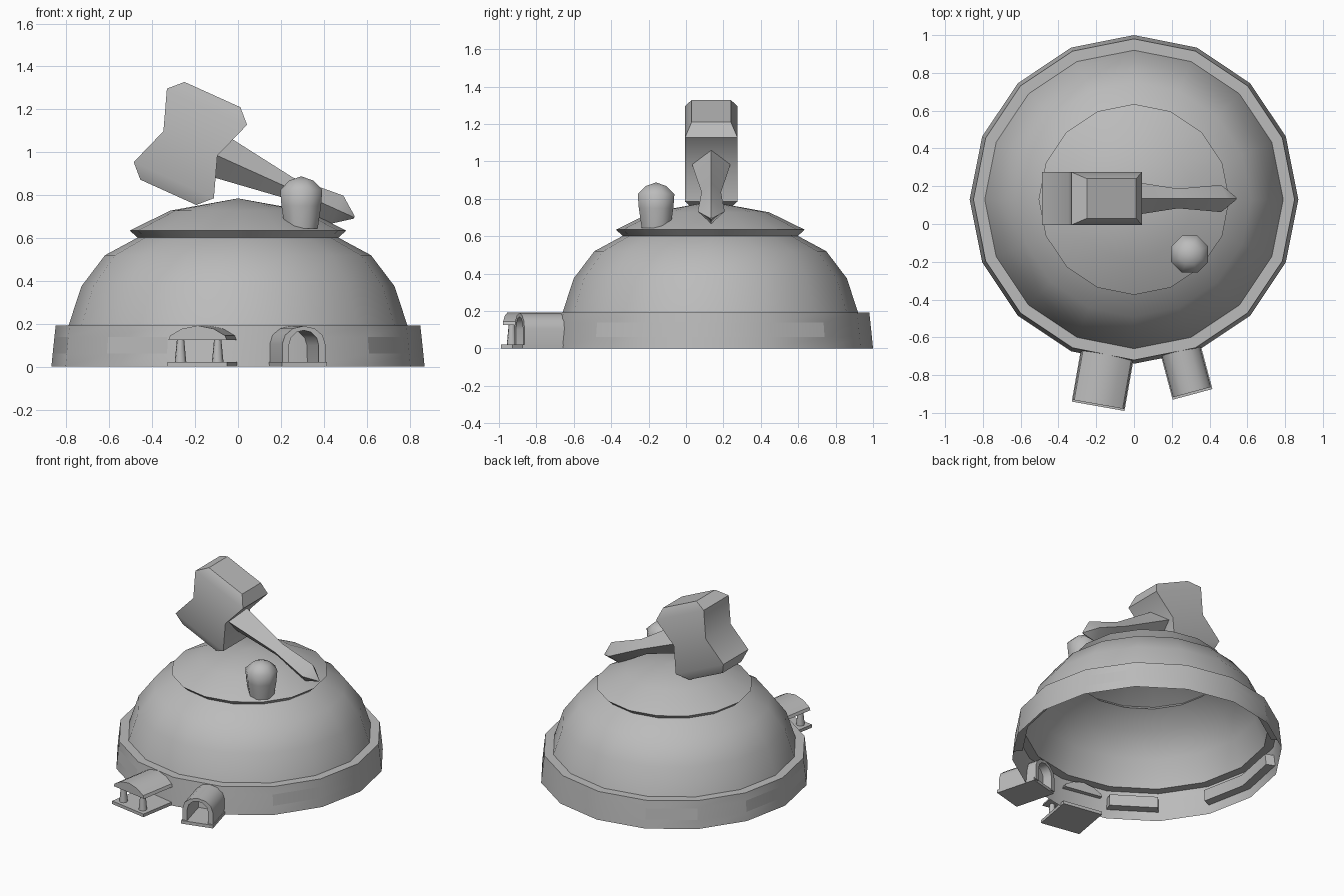
import bpy, bmesh
from math import radians, cos, sin, atan2, degrees, pi
from mathutils import Vector, Matrix

if "Cube" in bpy.data.objects:
    bpy.data.objects.remove(bpy.data.objects["Cube"])

grey = bpy.data.materials.new("plain_grey")
grey.use_nodes = True
COLOUR = (0.5, 0.5, 0.5, 1)
grey.diffuse_color = COLOUR
grey.node_tree.nodes["Principled BSDF"].inputs["Base Color"].default_value = COLOUR


def finish(name, bm, loc=(0, 0, 0), rot=(0, 0, 0), angle=35):
    """Turn a bmesh into a named, shaded object."""
    bmesh.ops.recalc_face_normals(bm, faces=bm.faces)
    mesh = bpy.data.meshes.new(name)
    bm.to_mesh(mesh)
    bm.free()
    mesh.materials.append(grey)
    obj = bpy.data.objects.new(name, mesh)
    obj.location, obj.rotation_euler = loc, rot
    bpy.context.collection.objects.link(obj)
    bpy.ops.object.select_all(action='DESELECT')
    obj.select_set(True)
    bpy.context.view_layer.objects.active = obj
    bpy.ops.object.shade_smooth_by_angle(angle=radians(angle))
    return obj


def lathe(profile, sides, turn=0.0):
    """Spin (radius, z) points about z; the sheet stays open where the profile does."""
    bm = bmesh.new()
    rings = [[bm.verts.new((r * cos(turn + 2 * pi * i / sides),
                            r * sin(turn + 2 * pi * i / sides), z))
              for i in range(sides)] for r, z in profile]
    for a, b in zip(rings, rings[1:]):
        for i in range(sides):
            j = (i + 1) % sides
            bm.faces.new((a[i], a[j], b[j], b[i]))
    bmesh.ops.remove_doubles(bm, verts=bm.verts, dist=1e-5)
    return bm


def loft(sections):
    """Skin a list of equal-length point loops and cap both ends."""
    bm = bmesh.new()
    loops = [[bm.verts.new(p) for p in s] for s in sections]
    n = len(loops[0])
    for a, b in zip(loops, loops[1:]):
        for i in range(n):
            bm.faces.new((a[i], a[(i + 1) % n], b[(i + 1) % n], b[i]))
    bm.faces.new(loops[0])
    bm.faces.new(loops[-1])
    return bm


def prism(profile, y0, y1):
    """Extrude an (x, z) outline along y."""
    return loft([[(x, y, z) for x, z in profile] for y in (y0, y1)])


# Dome with base band, ledge and overhanging cap
CENTRE = Vector((0, 0.13, 0))
dome = lathe([(0.87, 0), (0.864, 0.062), (0.856, 0.138), (0.85, 0.192), (0.79, 0.192),
              (0.73, 0.375), (0.62, 0.52), (0.468, 0.602), (0.505, 0.635),
              (0.315, 0.728), (0, 0.785)], 16)

# Window slots pushed into the band, given as start and end angles
for start, end in ((-45, 45), (112.5, 135), (157.5, 202.5), (225, 247.5)):
    slot = []
    for f in dome.faces:
        c = f.calc_center_median()
        az = (degrees(atan2(c.y, c.x)) - start) % 360
        if 0.09 < c.z < 0.11 and c.xy.length > 0.82 and az < end - start:
            slot.append(f)
    new = bmesh.ops.extrude_face_region(dome, geom=slot)["geom"]
    for v in new:
        if isinstance(v, bmesh.types.BMVert):
            v.co.xy *= 0.93
finish("dome", dome, CENTRE)

# Chimney with a low pointed lid
finish("chimney", lathe([(0, 0.645), (0.083, 0.645), (0.1, 0.75), (0.106, 0.825),
                         (0.06, 0.868), (0, 0.888)], 8, pi / 8), (0.295, -0.16, 0), angle=50)

# Mallet: head with pinched waist, handle at right angles to it
HEAD, TILT = (-0.222, 0.135, 1.041), (0, radians(24.3), 0)


def rectangle(hx, hy, z):
    return [(-hx, -hy, z), (hx, -hy, z), (hx, hy, z), (-hx, hy, z)]


finish("mallet_head", loft([rectangle(hx, hy, z) for hx, hy, z in (
    (0.143, 0.105, -0.25), (0.205, 0.14, -0.188), (0.138, 0.14, 0),
    (0.205, 0.14, 0.188), (0.143, 0.105, 0.25))]), HEAD, TILT, 40)


def diamond(x, r):
    return [(x, 0, r), (x, r, 0), (x, 0, -r), (x, -r, 0)]


finish("mallet_handle", loft([diamond(x, r) for x, r in (
    (0.1, 0.104), (0.16, 0.1), (0.5, 0.052), (0.75, 0.072), (0.838, 0.006))]), HEAD, TILT, 40)


def plate(half):
    return prism([(-half, 0), (half, 0), (half, 0.022), (-half, 0.022)], 0, 0.29)


# Canopy entrance: floor, curved roof and two tapered posts
SPOT, TURN = Vector((-0.19, -0.965, 0)), (0, 0, radians(-10))
finish("canopy_floor", plate(0.142), SPOT, TURN)
finish("canopy_roof", prism([(-0.138, 0.125), (0.138, 0.125), (0.13, 0.145), (0.075, 0.177),
                             (0, 0.192), (-0.075, 0.177), (-0.13, 0.145)], 0.01, 0.3), SPOT, TURN)
for side, x in (("right", -0.088), ("left", 0.088)):
    offset = Matrix.Rotation(TURN[2], 3, 'Z') @ Vector((x, 0.05, 0))
    finish(side + "_canopy_post", lathe([(0, 0.015), (0.028, 0.015), (0.017, 0.13), (0, 0.13)], 8),
           SPOT + offset, TURN, 50)


# Arched porch: floor and vaulted shell
def arch(half, spring, rise, steps=6):
    top = [(half * cos(pi * i / steps), spring + rise * sin(pi * i / steps))
           for i in range(steps + 1)]
    return [(half, 0.01)] + top + [(-half, 0.01)]


SPOT, TURN = Vector((0.31, -0.902, 0)), (0, 0, radians(15))
finish("porch_floor", plate(0.109), SPOT, TURN)
finish("porch_vault", prism(arch(0.104, 0.105, 0.085) + arch(0.072, 0.1, 0.07)[::-1], 0.012, 0.3),
       SPOT, TURN)
